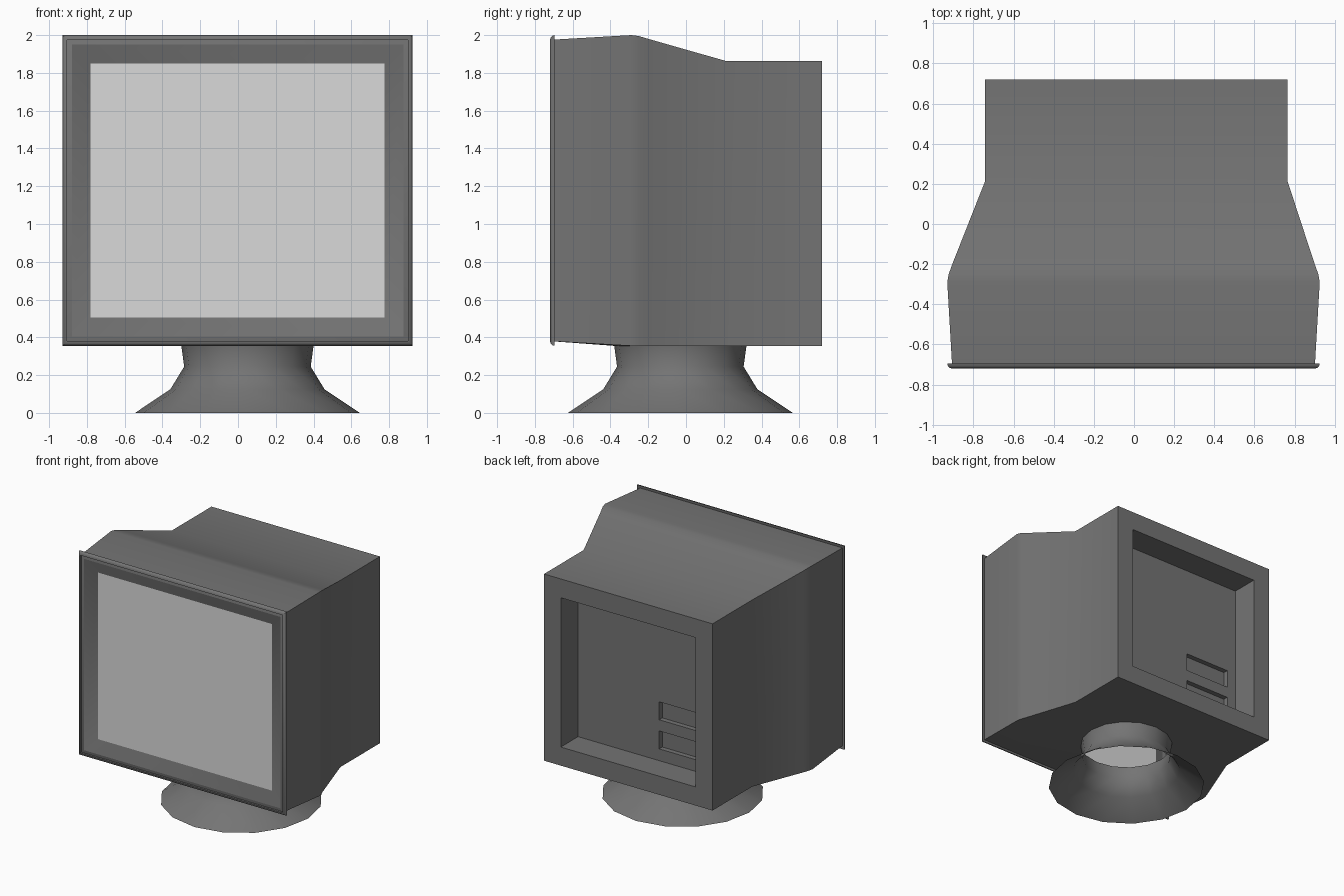
import bpy, bmesh, math
from mathutils import Vector

cube = bpy.data.objects.get("Cube")
if cube:
    bpy.data.objects.remove(cube, do_unlink=True)


def material(name, value):
    m = bpy.data.materials.new(name)
    m.use_nodes = True
    color = (value, value, value, 1)
    m.diffuse_color = color
    bsdf = next(n for n in m.node_tree.nodes if n.type == 'BSDF_PRINCIPLED')
    bsdf.inputs["Base Color"].default_value = color
    return m


def finish(bm, name, mat, angle):
    mesh = bpy.data.meshes.new(name)
    bm.to_mesh(mesh)
    bm.free()
    mesh.materials.append(mat)
    ob = bpy.data.objects.new(name, mesh)
    bpy.context.collection.objects.link(ob)
    bpy.ops.object.select_all(action='DESELECT')
    ob.select_set(True)
    bpy.context.view_layer.objects.active = ob
    bpy.ops.object.shade_smooth_by_angle(angle=math.radians(angle))


def rect(bm, y, x0, x1, z0, z1):
    return [bm.verts.new(p) for p in ((x0, y, z0), (x1, y, z0), (x1, y, z1), (x0, y, z1))]


def circle(bm, r, z, n=16):
    return [bm.verts.new((STAND_X + r * math.cos(i * math.tau / n),
                          STAND_Y + r * math.sin(i * math.tau / n), z)) for i in range(n)]


def loft(bm, rings, skip=()):
    for a, b in zip(rings, rings[1:]):
        for i in range(len(a)):
            if i not in skip:
                j = (i + 1) % len(a)
                bm.faces.new((a[i], b[i], b[j], a[j]))


def fill(bm, loops, facing):
    """Fill the first loop, leaving the other loops as holes."""
    edges = []
    for loop in loops:
        for a, b in zip(loop, loop[1:] + loop[:1]):
            edges.append(bm.edges.get((a, b)) or bm.edges.new((a, b)))
    made = bmesh.ops.triangle_fill(bm, edges=edges, use_beauty=True, use_dissolve=False)
    for f in made["geom"]:
        if isinstance(f, bmesh.types.BMFace):
            f.normal_update()
            if f.normal.dot(Vector(facing)) < 0:
                f.normal_flip()


dark = material("dark_grey_plastic", 0.175)
light = material("light_grey_screen", 0.7)
STAND_X, STAND_Y = 0.05, -0.03
FRONT, BACK, BASE, TOP = -0.72, 0.72, 0.355, 2.0
NECK_R = 0.35
SCREEN_Y, BORDER, ROUND = -0.67, 0.15, 0.025


def front_rect(bm, y, t):
    return rect(bm, y, -0.93 + t, 0.925 - t, BASE + t, TOP - t)


# Casing: bezel slope and rounded front rim
bm = bmesh.new()
rim = [front_rect(bm, SCREEN_Y, BORDER), front_rect(bm, FRONT + 0.01, 0.05)]
for k in range(4):
    a = math.radians(30 * k)
    rim.append(front_rect(bm, FRONT + ROUND * (1 - math.sin(a)), ROUND * (1 - math.cos(a))))
loft(bm, rim)

# Casing: shell tapering to the back
shell = [rim[-1]]
for y, x0, x1, z1 in ((-0.29, -0.93, 0.925, 2.0), (-0.25, -0.923, 0.918, 1.995),
                      (-0.20, -0.905, 0.90, 1.98), (0.215, -0.741, 0.764, 1.862),
                      (BACK, -0.741, 0.764, 1.862)):
    shell.append(rect(bm, y, x0, x1, BASE, z1))
loft(bm, shell, skip=(0,))

# Casing: flat underside, open above the stand
outline = [r[0] for r in shell] + [r[1] for r in reversed(shell)]
fill(bm, [outline, circle(bm, NECK_R, BASE)], (0, 0, -1))

# Casing: recessed rear panel with two slots
panel_y = BACK - 0.22
panel = rect(bm, panel_y, -0.59, 0.614, 0.505, 1.71)
loft(bm, [shell[-1], rect(bm, BACK, -0.59, 0.614, 0.505, 1.71), panel])
slots = []
for z in (0.60, 0.835):
    mouth, floor = [rect(bm, y, -0.51, -0.11, z, z + 0.145) for y in (panel_y, panel_y - 0.04)]
    loft(bm, [mouth, floor])
    bm.faces.new(floor[::-1])
    slots.append(mouth)
fill(bm, [panel] + slots, (0, 1, 0))
finish(bm, "casing", dark, 32)

# Screen
bm = bmesh.new()
bm.faces.new(front_rect(bm, SCREEN_Y, BORDER))
finish(bm, "screen", light, 30)

# Stand: open flared foot
bm = bmesh.new()
loft(bm, [circle(bm, r, z) for r, z in ((NECK_R, BASE), (0.335, 0.245), (0.408, 0.125), (0.595, 0))])
finish(bm, "stand", dark, 80)
